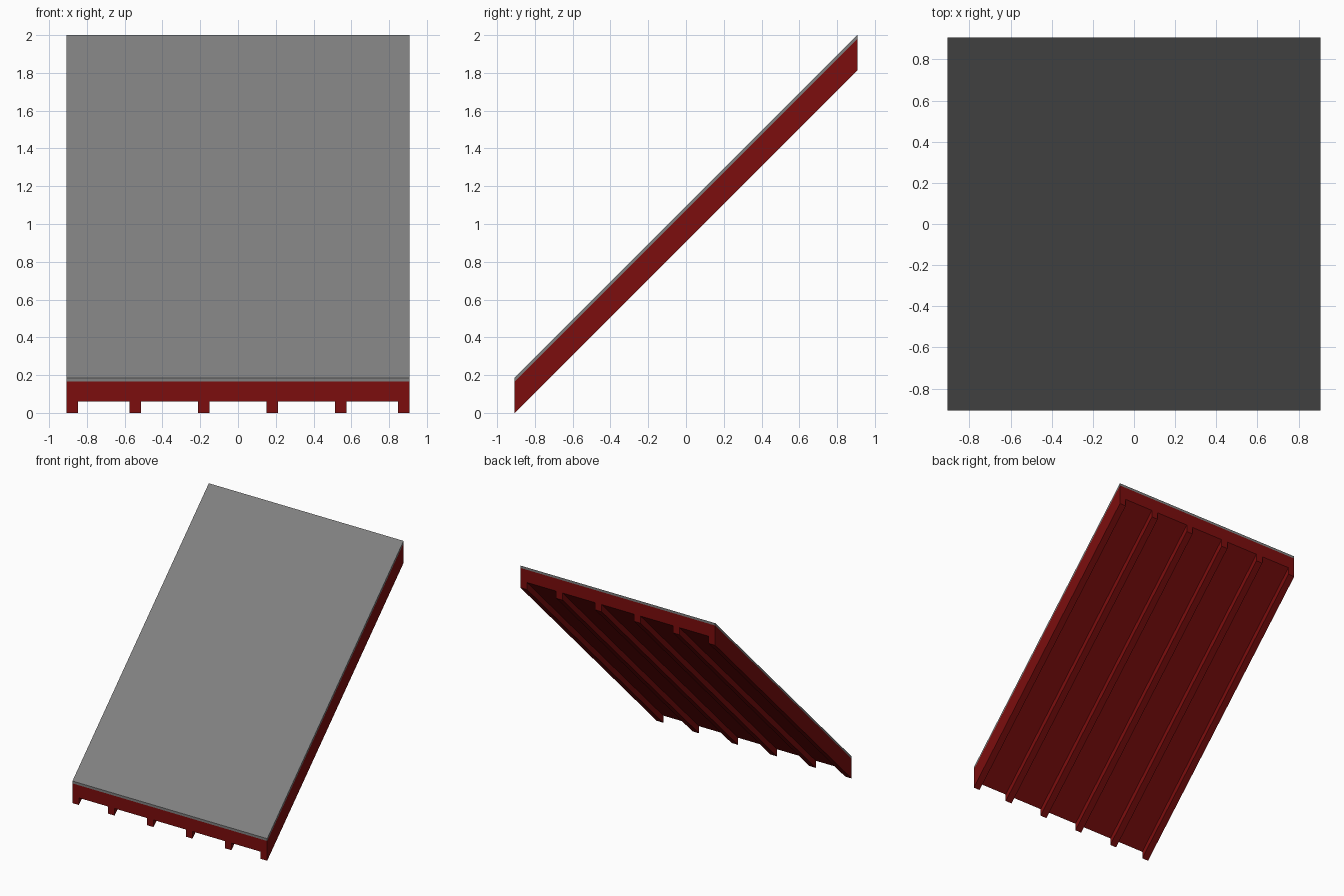
import bpy
import bmesh

cube = bpy.data.objects.get("Cube")
if cube:
    bpy.data.objects.remove(cube, do_unlink=True)

HALF = 0.907          # half width and half run of the slope
RAFTER_WIDTH = 0.06
RAFTERS = 6


def make_material(name, colour):
    mat = bpy.data.materials.new(name)
    mat.use_nodes = True
    mat.diffuse_color = colour
    bsdf = mat.node_tree.nodes["Principled BSDF"]
    bsdf.inputs["Base Color"].default_value = colour
    bsdf.inputs["Roughness"].default_value = 0.8
    return mat


def sloped_slab(name, left, right, low, high, mat):
    """Box with upright ends, sheared up 45 degrees; heights are at the front edge."""
    bm = bmesh.new()
    bmesh.ops.create_cube(bm, size=1)
    for v in bm.verts:
        v.co.x = right if v.co.x > 0 else left
        v.co.y = HALF if v.co.y > 0 else -HALF
        v.co.z = (high if v.co.z > 0 else low) + v.co.y + HALF
    mesh = bpy.data.meshes.new(name)
    bm.to_mesh(mesh)
    bm.free()
    mesh.materials.append(mat)
    obj = bpy.data.objects.new(name, mesh)
    bpy.context.collection.objects.link(obj)
    return obj


red = make_material("dark red wood", (0.2, 0.004, 0.004, 1))
grey = make_material("grey roofing", (0.216, 0.216, 0.216, 1))

# Roof covering and the boarding beneath it
sloped_slab("roof_covering", -HALF, HALF, 0.166, 0.186, grey)
sloped_slab("roof_boarding", -HALF, HALF, 0.06, 0.166, red)

# Evenly spaced rafters, the outer two flush with the sides
for i in range(RAFTERS):
    centre = -HALF + 2 * HALF * i / (RAFTERS - 1)
    limit = HALF - RAFTER_WIDTH / 2
    centre = max(-limit, min(limit, centre))
    sloped_slab(f"rafter_{i + 1}", centre - RAFTER_WIDTH / 2,
                centre + RAFTER_WIDTH / 2, 0, 0.06, red)
